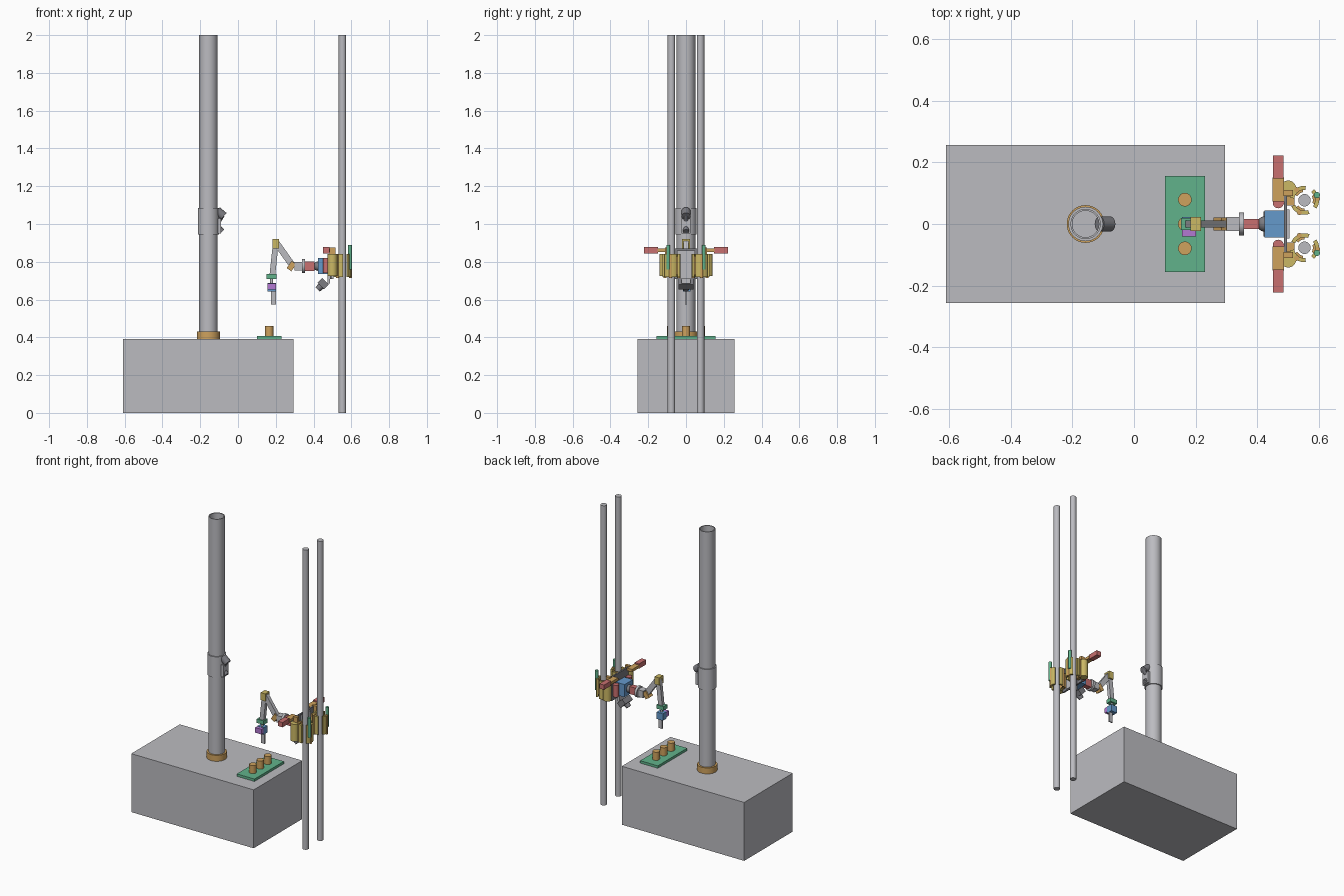
import bpy, bmesh, math
from mathutils import Vector, Matrix

old = bpy.data.objects.get("Cube")
if old:
    bpy.data.objects.remove(old)


def material(name, rgb):
    m = bpy.data.materials.new(name)
    m.use_nodes = True
    m.diffuse_color = (*rgb, 1)
    m.node_tree.nodes["Principled BSDF"].inputs["Base Color"].default_value = (*rgb, 1)
    return m


GREY = material("light grey", (0.50, 0.50, 0.53))
DARK = material("dark grey", (0.20, 0.20, 0.22))
ORANGE = material("orange", (0.62, 0.36, 0.11))
GOLD = material("gold", (0.60, 0.48, 0.13))
GREEN = material("green", (0.12, 0.45, 0.26))
RED = material("red", (0.58, 0.16, 0.16))
BLUE = material("blue", (0.13, 0.32, 0.60))
PURPLE = material("purple", (0.45, 0.19, 0.65))


def finish(name, bm, mat, smooth=False):
    bmesh.ops.recalc_face_normals(bm, faces=bm.faces)
    me = bpy.data.meshes.new(name)
    bm.to_mesh(me)
    bm.free()
    ob = bpy.data.objects.new(name, me)
    bpy.context.collection.objects.link(ob)
    me.materials.append(mat)
    if smooth:
        bpy.ops.object.select_all(action='DESELECT')
        ob.select_set(True)
        bpy.context.view_layer.objects.active = ob
        bpy.ops.object.shade_smooth_by_angle(angle=math.radians(40))
    return ob


def box(name, centre, size, mat, tilt=0):
    bm = bmesh.new()
    bmesh.ops.create_cube(bm, size=1)
    turn = Matrix.Rotation(math.radians(tilt), 4, 'Y')
    bm.transform(Matrix.Translation(centre) @ turn @ Matrix.Diagonal((*size, 1)))
    return finish(name, bm, mat)


def beam(name, a, b, wide, deep, mat):
    """Box running from a to b in the xz plane."""
    a, b = Vector(a), Vector(b)
    d = b - a
    return box(name, (a + b) / 2, (wide, deep, d.length), mat,
               math.degrees(math.atan2(d.x, d.z)))


def rod(name, a, b, r, mat, r2=None):
    a, b = Vector(a), Vector(b)
    bm = bmesh.new()
    bmesh.ops.create_cone(bm, cap_ends=True, segments=32, radius1=r,
                          radius2=r if r2 is None else r2, depth=(b - a).length)
    turn = (b - a).to_track_quat('Z', 'Y').to_matrix().to_4x4()
    bm.transform(Matrix.Translation((a + b) / 2) @ turn)
    return finish(name, bm, mat, True)


def ball(name, centre, r, mat):
    bm = bmesh.new()
    bmesh.ops.create_uvsphere(bm, u_segments=24, v_segments=12, radius=r)
    bm.transform(Matrix.Translation(centre))
    return finish(name, bm, mat, True)


def shell(name, x, y, z0, z1, r_in, r_out, mat, start=0, sweep=360):
    """Hollow cylinder, or part of one, standing upright."""
    bm = bmesh.new()
    ring = [bm.verts.new((x + r * math.cos(math.radians(start)),
                          y + r * math.sin(math.radians(start)), z))
            for r, z in ((r_in, z0), (r_out, z0), (r_out, z1), (r_in, z1))]
    face = bm.faces.new(ring)
    full = sweep == 360
    bmesh.ops.spin(bm, geom=[face] if not full else face.edges[:] + ring,
                   cent=(x, y, 0), axis=(0, 0, 1), angle=math.radians(sweep),
                   steps=48 if full else 10)
    if full:
        bmesh.ops.remove_doubles(bm, verts=bm.verts, dist=0.0001)
        bmesh.ops.delete(bm, geom=[f for f in bm.faces if all(
            abs(v.co.y - y) < 1e-4 and v.co.x > x for v in f.verts)], context='FACES_ONLY')
    return finish(name, bm, mat, True)


# Plinth, column and its collar
box("plinth", (-0.157, 0, 0.195), (0.904, 0.512, 0.39), GREY)
CX = -0.157
shell("column", CX, 0, 0.39, 2.0, 0.043, 0.049, GREY)
shell("column_collar", CX, 0, 0.39, 0.43, 0.047, 0.061, ORANGE)
shell("column_sleeve", CX, 0, 0.945, 1.085, 0.047, 0.056, GREY)

# Sensor head on the sleeve
box("sensor_bracket", (-0.102, 0, 0.99), (0.025, 0.05, 0.08), GREY)
rod("sensor_arm", (-0.11, 0, 1.01), (-0.085, 0, 1.05), 0.016, DARK)
rod("sensor_barrel", (-0.112, 0, 1.07), (-0.076, 0, 1.04), 0.024, DARK)
rod("sensor_lower_barrel", (-0.11, 0, 0.985), (-0.085, 0, 0.96), 0.016, DARK)

# Button panel
box("button_panel", (0.165, 0, 0.398), (0.13, 0.31, 0.016), GREEN)
for i in (-1, 0, 1):
    rod("panel_button", (0.165, i * 0.079, 0.4), (0.165, i * 0.079, 0.46), 0.022, ORANGE)

# Poles, clamps and handles, one set on each side
PX, PY = 0.553, 0.077
for s, side in ((1, "left"), (-1, "right")):
    y = s * PY
    rod(side + "_pole", (PX, y, 0), (PX, y, 2), 0.02, GREY)
    for start in (-35, 85, 205):
        shell(side + "_clamp_jaw", PX, y, 0.72, 0.84, 0.034, 0.047, GOLD, s * start, s * 85)
        shell(side + "_clamp_pad", PX, y, 0.73, 0.83, 0.027, 0.035, ORANGE, s * (start + 15), s * 50)
        mid = math.radians(s * (start + 42))
        rod(side + "_clamp_bolt",
            (PX + 0.043 * math.cos(mid), y + 0.043 * math.sin(mid), 0.715),
            (PX + 0.043 * math.cos(mid), y + 0.043 * math.sin(mid), 0.842), 0.008, ORANGE)
    rod(side + "_clamp_hinge", (0.5, s * 0.115, 0.725), (0.5, s * 0.115, 0.84), 0.026, GOLD)
    box(side + "_clamp_bridge", (0.505, s * 0.085, 0.78), (0.03, 0.05, 0.1), ORANGE)
    rod(side + "_clamp_lever", (0.593, s * 0.094, 0.76), (0.593, s * 0.094, 0.89), 0.010, GREEN)
    rod(side + "_roller", (0.468, s * 0.069, 0.74), (0.468, s * 0.069, 0.82), 0.018, RED)
    box(side + "_handle_arm", (0.468, s * 0.112, 0.86), (0.038, 0.078, 0.018), ORANGE)
    box(side + "_handle_post", (0.5, s * 0.1, 0.855), (0.03, 0.02, 0.04), ORANGE)
    box(side + "_handle_grip", (0.467, s * 0.185, 0.861), (0.034, 0.074, 0.032), RED)

# Carriage between the poles
box("carriage_plate", (0.491, 0, 0.79), (0.01, 0.18, 0.16), DARK)
box("carriage_cover", (0.499, 0, 0.785), (0.012, 0.094, 0.15), GREY)
box("shoulder_motor", (0.455, 0, 0.777), (0.064, 0.088, 0.085), BLUE)

# Camera under the carriage
box("camera_body", (0.45, 0, 0.684), (0.05, 0.08, 0.036), DARK, 45)
rod("camera_lens", (0.448, 0, 0.68), (0.422, 0, 0.654), 0.02, DARK, 0.016)
box("camera_mount", (0.48, 0, 0.71), (0.014, 0.05, 0.05), GREY)

# Shoulder and upper arm
ball("shoulder_joint", (0.424, 0, 0.777), 0.025, DARK)
box("shoulder_link", (0.38, 0, 0.777), (0.05, 0.034, 0.05), RED)
rod("shoulder_flange", (0.34, 0, 0.777), (0.356, 0, 0.777), 0.037, GREY)
box("upper_arm_base", (0.322, 0, 0.777), (0.044, 0.046, 0.046), GREY)
box("upper_arm_bracket", (0.283, 0, 0.777), (0.03, 0.042, 0.046), ORANGE, 35)
beam("upper_arm", (0.285, 0, 0.785), (0.203, 0, 0.9), 0.034, 0.024, GREY)

# Elbow fork and forearm
for s in (-1, 1):
    box("elbow_cheek", (0.2, s * 0.017, 0.895), (0.034, 0.010, 0.05), GOLD)
box("elbow_bridge", (0.2, 0, 0.912), (0.034, 0.044, 0.016), GOLD)
beam("forearm", (0.2, 0, 0.9), (0.182, 0, 0.73), 0.03, 0.024, GREY)

# Wrist and tool
box("wrist_plate", (0.178, 0, 0.722), (0.052, 0.04, 0.026), GREEN)
rod("wrist_shaft", (0.178, 0, 0.685), (0.178, 0, 0.712), 0.008, GREY)
box("tool_motor", (0.178, 0.003, 0.665), (0.046, 0.04, 0.046), BLUE)
box("tool_cover", (0.178, -0.028, 0.669), (0.046, 0.024, 0.034), PURPLE)
box("tool_blade", (0.187, 0, 0.61), (0.026, 0.008, 0.07), GREY)
